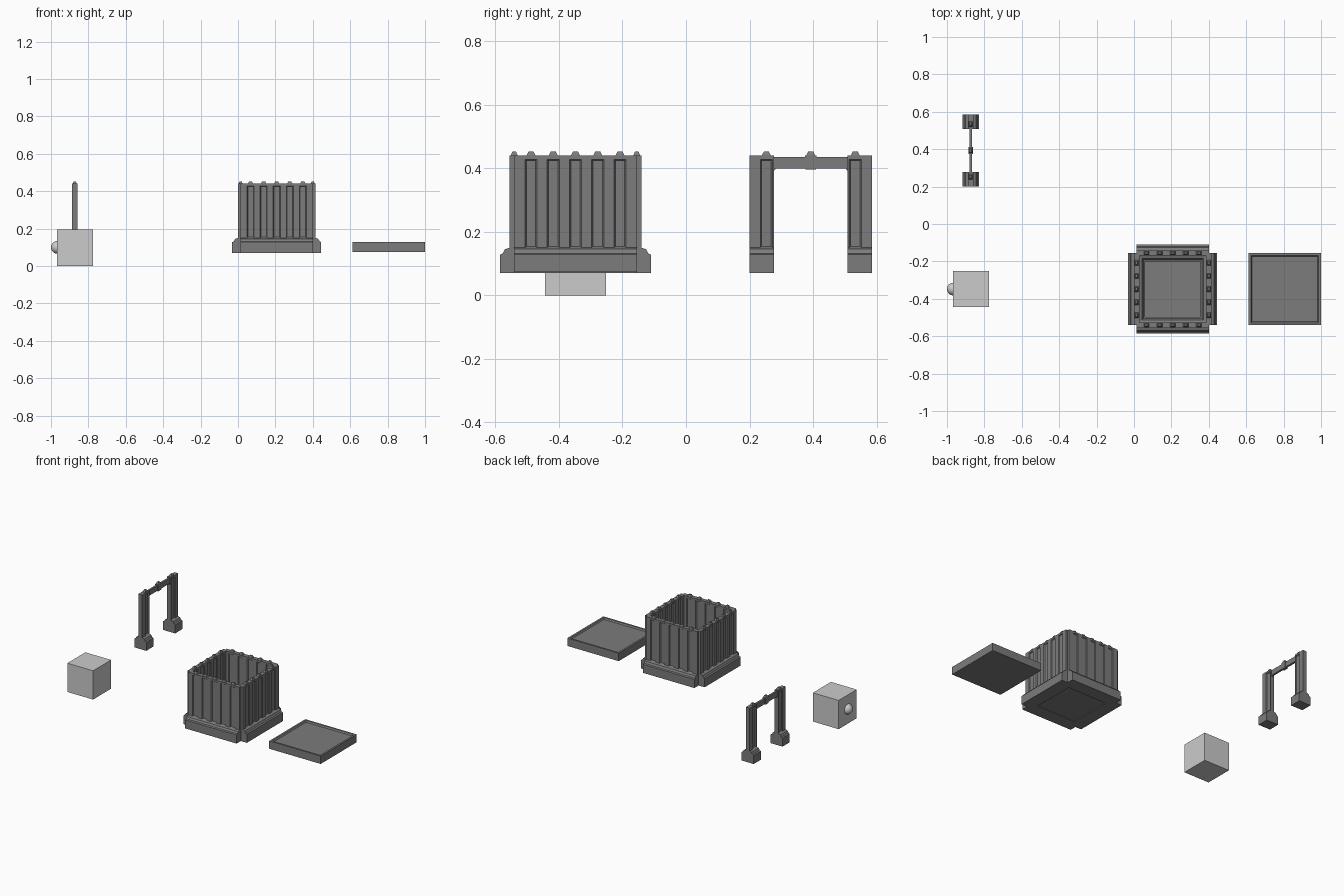
import bpy, bmesh, math
from mathutils import Matrix, Vector

if "Cube" in bpy.data.objects:
    bpy.data.objects.remove(bpy.data.objects["Cube"])

stone = bpy.data.materials.new("dark_stone")
stone.diffuse_color = (0.2, 0.2, 0.2, 1)
stone.use_nodes = True
stone.node_tree.nodes["Principled BSDF"].inputs["Base Color"].default_value = stone.diffuse_color
HALF = 0.193           # half the length of a wall module or tile
PITCH = 0.07           # spacing of grooves and studs
BOX = Vector((0.207, -0.348, 0))


def finish(bm, name, matrix=Matrix(), mat=stone):
    bm.transform(matrix)
    bmesh.ops.recalc_face_normals(bm, faces=bm.faces)
    me = bpy.data.meshes.new(name)
    bm.to_mesh(me)
    bm.free()
    if mat:
        me.materials.append(mat)
    ob = bpy.data.objects.new(name, me)
    bpy.context.collection.objects.link(ob)
    return ob


def add_box(bm, center, size):
    m = Matrix.Translation(center) @ Matrix.Diagonal((*size, 1))
    return bmesh.ops.create_cube(bm, size=1, matrix=m)["verts"]


def add_stud(bm, y):
    # Four-sided tapered stud with a short straight foot
    for v in add_box(bm, (0, y, 0.446), (0.022, 0.030, 0.014)):
        if v.co.z > 0.446:
            v.co.x *= 0.5
            v.co.y = y + (v.co.y - y) * 0.5


def add_section(bm, y0, y1, grooves):
    # Flared base and upright slab, swept along y, grooved on both faces
    right = [(0.045, 0.07), (0.045, 0.128), (0.036, 0.132), (0.029, 0.145),
             (0.0145, 0.15), (0.0145, 0.428), (0.0145, 0.44)]
    profile = right + [(-x, z) for x, z in reversed(right)]
    n = len(profile)
    stations = sorted([y0, y1] + [g + s * 0.019 for g in grooves for s in (-1, 1)])
    rings = [[bm.verts.new((x, y, z)) for x, z in profile] for y in stations]
    faces = [bm.faces.new(rings[0]), bm.faces.new(rings[-1][::-1])]
    panels = []
    for i in range(len(rings) - 1):
        for k in range(n):
            j = (k + 1) % n
            f = bm.faces.new((rings[i][k], rings[i][j], rings[i + 1][j], rings[i + 1][k]))
            faces.append(f)
            if i % 2 == 1 and k in (4, n - 6):
                panels.append(f)
    bmesh.ops.recalc_face_normals(bm, faces=faces)
    bmesh.ops.inset_individual(bm, faces=panels, thickness=0.006, depth=-0.006)
    for g in grooves:
        add_stud(bm, g)


def make_wall(name, angle, offset):
    bm = bmesh.new()
    add_section(bm, -HALF, HALF, [PITCH * i for i in range(-2, 3)])
    finish(bm, name, Matrix.Translation(BOX) @ Matrix.Rotation(angle, 4, 'Z')
           @ Matrix.Translation((offset, 0, 0)))


def make_tile(name, loc):
    # Slab with raised rim and four recessed panels
    bm = bmesh.new()
    add_box(bm, (0, 0, 0.1015), (HALF * 2, HALF * 2, 0.053))
    bm.normal_update()
    top = max(bm.faces, key=lambda f: f.calc_center_median().z)
    bmesh.ops.inset_region(bm, faces=[top], thickness=0.018)
    bmesh.ops.inset_region(bm, faces=[top], thickness=0.008, depth=-0.009)
    bmesh.ops.inset_region(bm, faces=[top], thickness=0.042)
    bmesh.ops.subdivide_edges(bm, edges=list(top.edges), cuts=1, use_grid_fill=True)
    bm.normal_update()
    panels = [f for f in bm.faces if f.calc_center_median().z > 0.115
              and all(max(abs(v.co.x), abs(v.co.y)) < 0.13 for v in f.verts)]
    bmesh.ops.inset_individual(bm, faces=panels, thickness=0.008)
    bmesh.ops.inset_individual(bm, faces=panels, thickness=0.004, depth=-0.008)
    finish(bm, name, Matrix.Translation(loc))


# Open box: four walls around a floor
for i, side in enumerate(("right", "back", "left", "front")):
    make_wall(side + "_wall", i * math.pi / 2, HALF)
make_tile("box_floor", BOX)
make_tile("loose_floor_tile", (0.806, -0.348, 0))

# Doorway: two posts, thin lintel with corner braces, central keystone
bm = bmesh.new()
for s in (-1, 1):
    a, b = sorted((s * HALF, s * 0.116))
    add_section(bm, a, b, [s * 0.14])
add_box(bm, (0, 0, 0.418), (0.013, 0.236, 0.036))
for s in (-1, 1):
    for v in add_box(bm, (0, s * 0.112, 0.397), (0.013, 0.012, 0.012)):
        if v.co.z < 0.397:
            v.co.y = s * 0.117
for v in add_box(bm, (0, 0, 0.418), (0.022, 0.036, 0.044)):
    if v.co.z < 0.4:
        v.co.y *= 0.9
add_stud(bm, 0)
finish(bm, "doorway", Matrix.Translation((-0.873, 0.393, 0)))

# Plain cube with a round knob
bm = bmesh.new()
add_box(bm, (-0.872, -0.348, 0.0975), (0.193, 0.193, 0.195))
finish(bm, "cube_block", mat=None)
bm = bmesh.new()
bmesh.ops.create_uvsphere(bm, u_segments=32, v_segments=16, radius=0.034,
                          matrix=Matrix.Translation((-0.966, -0.348, 0.1)))
for f in bm.faces:
    f.smooth = True
finish(bm, "cube_knob", mat=None)
